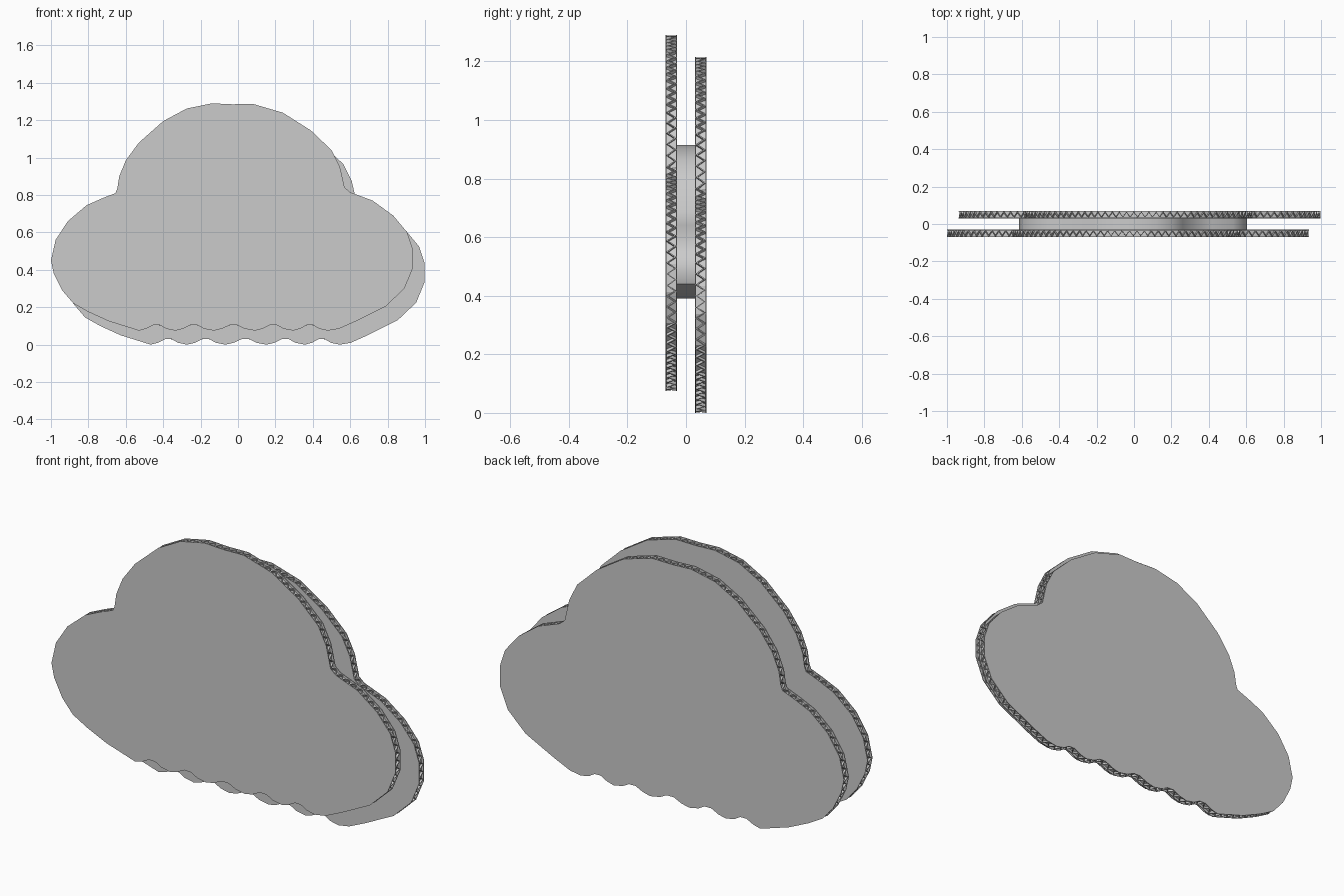
import bpy, bmesh, math
from mathutils import Vector

if "Cube" in bpy.data.objects:
    bpy.data.objects.remove(bpy.data.objects["Cube"])

grey = bpy.data.materials.new("card_grey")
grey.diffuse_color = (0.6, 0.6, 0.6, 1)
grey.use_nodes = True
grey.node_tree.nodes["Principled BSDF"].inputs["Base Color"].default_value = grey.diffuse_color

# Front sheet outline in x, z, clockwise from the left tip
OUTLINE = [(-1, .45), (-.975, .56), (-.91, .66), (-.81, .745), (-.72, .785),
           (-.655, .81), (-.645, .835), (-.635, .9), (-.6, .985), (-.53, 1.08),
           (-.4, 1.195), (-.275, 1.262), (-.14, 1.29), (-.03, 1.285), (.08, 1.287),
           (.24, 1.24), (.39, 1.145), (.5, 1.04), (.545, .95), (.57, .84),
           (.6, .815), (.72, .77), (.83, .69), (.905, .6), (.935, .51),
           (.935, .41), (.89, .3), (.79, .205), (.63, .125), (.54, .085)]
# Scalloped bottom edge
valleys = [.48, .295, .09, -.13, -.335, -.53]
for i, v in enumerate(valleys):
    OUTLINE.append((v, .075))
    if i < 5:
        w = valleys[i + 1]
        for t, z in ((.25, .085), (.42, .104), (.6, .105), (.8, .085)):
            OUTLINE.append((v + (w - v) * t, z))
OUTLINE += [(-.61, .1), (-.69, .125), (-.8, .175), (-.88, .22), (-.94, .29), (-.985, .38)]
OUTLINE = [Vector(p) for p in OUTLINE]


def inset(pts, d):
    """Move a clockwise loop inwards."""
    out = []
    for i, p in enumerate(pts):
        t = (pts[(i + 1) % len(pts)] - pts[i - 1]).normalized()
        out.append(p + Vector((t.y, -t.x)) * d)
    return out


def resample(pts, n):
    """Evenly spaced points along a closed loop."""
    loop = pts + [pts[0]]
    lens = [(b - a).length for a, b in zip(loop, loop[1:])]
    step, out, k, start = sum(lens) / n, [], 0, 0
    for i in range(n):
        s = i * step
        while k < len(lens) - 1 and s > start + lens[k]:
            start += lens[k]
            k += 1
        out.append(loop[k].lerp(loop[k + 1], (s - start) / lens[k]))
    return out


def finish(name, bm):
    bmesh.ops.recalc_face_normals(bm, faces=bm.faces)
    me = bpy.data.meshes.new(name)
    bm.to_mesh(me)
    bm.free()
    me.materials.append(grey)
    ob = bpy.data.objects.new(name, me)
    bpy.context.collection.objects.link(ob)
    return ob


def slab(name, pts, y0, y1):
    """Solid plate with the given outline."""
    bm = bmesh.new()
    a = [bm.verts.new((p.x, y0, p.y)) for p in pts]
    b = [bm.verts.new((p.x, y1, p.y)) for p in pts]
    bm.faces.new(a)
    bm.faces.new(b[::-1])
    for i in range(len(pts)):
        j = (i + 1) % len(pts)
        bm.faces.new((a[i], b[i], b[j], a[j]))
    return finish(name, bm)


def zigzag(name, pts, y, amp, t, depth):
    """Fluted ribbon following the outline between the two liners."""
    outer = resample(pts, 260)
    inner = inset(outer, depth)
    bm = bmesh.new()
    rings = []
    for i, (o, n) in enumerate(zip(outer, inner)):
        yc = y + (amp if i % 2 else -amp)
        rings.append([bm.verts.new((q.x, yc + s, q.y))
                      for q, s in ((o, t), (n, t), (n, -t), (o, -t))])
    for i in range(len(rings)):
        r, s = rings[i - 1], rings[i]
        for k in range(4):
            m = (k + 1) % 4
            bm.faces.new((r[k], r[m], s[m], s[k]))
    finish(name, bm)


# Two corrugated cloud sheets, the back one shifted right and down
for side, y, off in (("front", -.05, (0, 0)), ("back", .05, (.063, -.075))):
    pts = [p + Vector(off) for p in OUTLINE]
    slab(side + "_sheet_outer_liner", pts, y - .02, y - .016)
    slab(side + "_sheet_inner_liner", pts, y + .016, y + .02)
    slab(side + "_sheet_core", inset(pts, .012), y - .016, y + .016)
    zigzag(side + "_sheet_flutes", inset(pts, .001), y, .0135, .003, .014)

# Hidden spacer joining the sheets
SPACER = [(-.615, .55), (-.59, .64), (-.53, .71), (-.44, .755), (-.3, .8), (-.22, .86),
          (-.12, .9), (0, .915), (.12, .9), (.21, .86), (.26, .8), (.32, .69), (.42, .64),
          (.53, .6), (.59, .54), (.605, .48), (.59, .44), (.5, .4), (.4, .39), (-.4, .39),
          (-.52, .41), (-.59, .47)]
spacer = slab("spacer", [Vector(p) for p in SPACER], -.0305, .0305)
bpy.context.view_layer.objects.active = spacer
spacer.select_set(True)
bpy.ops.object.shade_smooth_by_angle(angle=math.radians(35))
